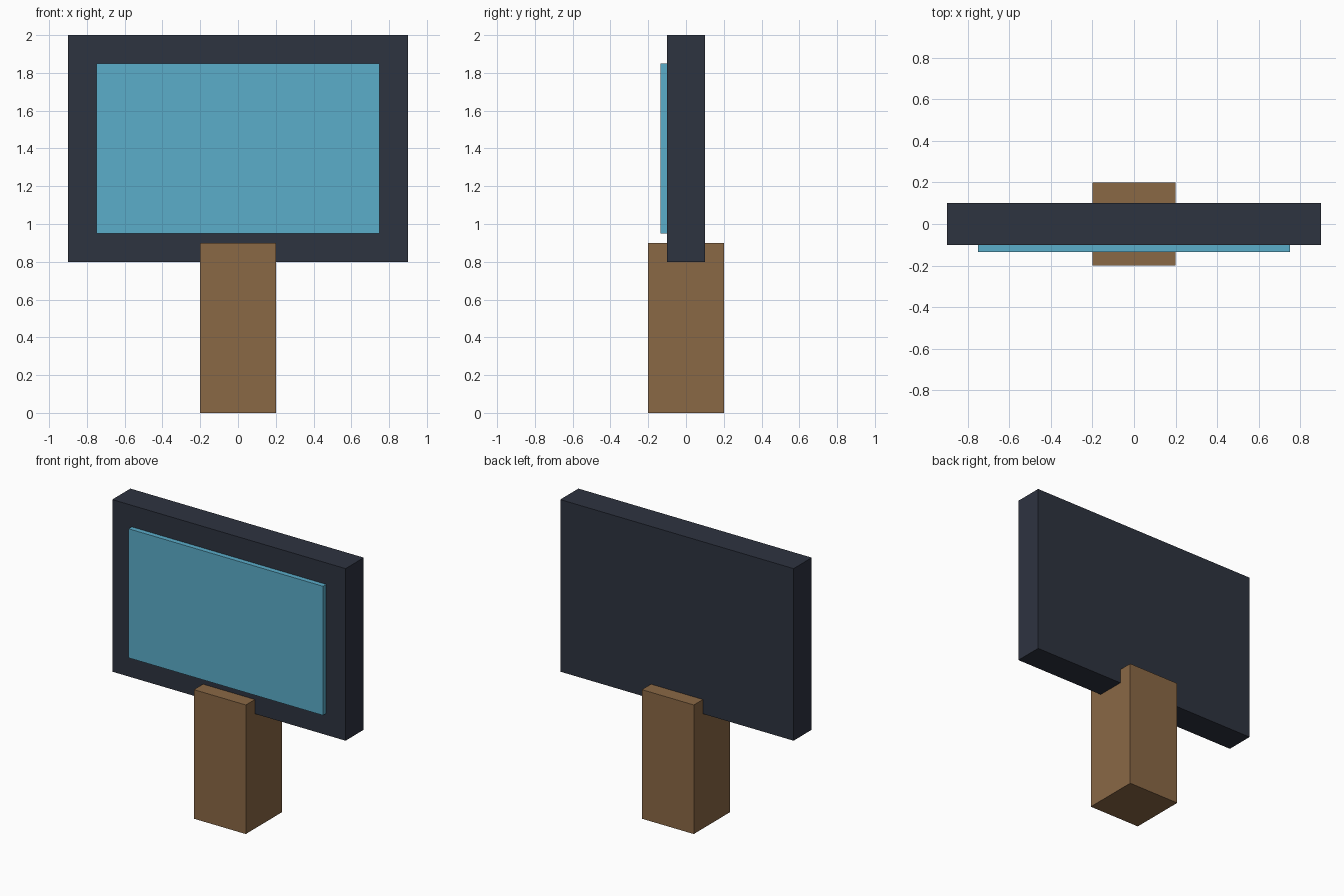
import bpy

if "Cube" in bpy.data.objects:
    bpy.data.objects.remove(bpy.data.objects["Cube"])


def material(name, color):
    mat = bpy.data.materials.new(name)
    mat.diffuse_color = (*color, 1.0)
    mat.use_nodes = True
    mat.node_tree.nodes["Principled BSDF"].inputs["Base Color"].default_value = mat.diffuse_color
    return mat


def box(name, low, high, mat):
    """Flat-shaded box between two opposite corners."""
    center = [(a + b) / 2 for a, b in zip(low, high)]
    bpy.ops.mesh.primitive_cube_add(size=1, location=center)
    obj = bpy.context.object
    obj.name = name
    obj.scale = [b - a for a, b in zip(low, high)]
    bpy.ops.object.transform_apply(location=False, rotation=False, scale=True)
    obj.data.materials.append(mat)
    return obj


wood = material("brown_wood", (0.254, 0.138, 0.060))
dark = material("dark_casing", (0.027, 0.033, 0.051))
blue = material("blue_screen", (0.105, 0.418, 0.591))

# Square post the panel is set into
box("post", (-0.2, -0.2, 0.0), (0.2, 0.2, 0.9), wood)

# Dark panel casing
box("panel", (-0.9, -0.1, 0.8), (0.9, 0.1, 2.0), dark)

# Raised screen on the front, its back sunk slightly into the casing
box("screen", (-0.75, -0.135, 0.95), (0.75, -0.085, 1.85), blue)
